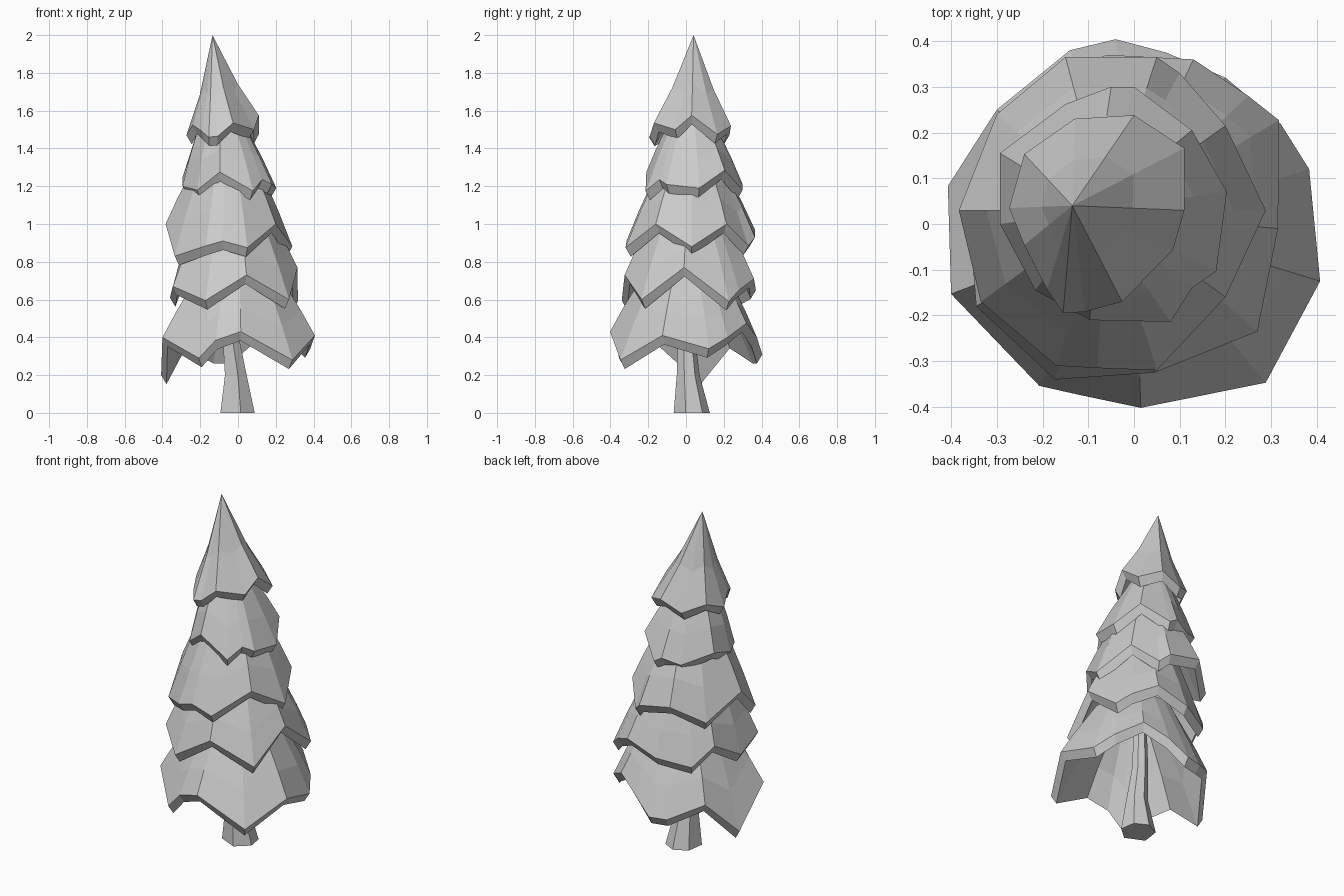
import bpy, bmesh
from mathutils import Vector


def make_object(name, bm):
    bmesh.ops.remove_doubles(bm, verts=bm.verts, dist=0.0005)
    bmesh.ops.recalc_face_normals(bm, faces=bm.faces)
    mesh = bpy.data.meshes.new(name)
    bm.to_mesh(mesh)
    bm.free()
    obj = bpy.data.objects.new(name, mesh)
    bpy.context.collection.objects.link(obj)
    return obj


def loft(name, rings):
    """Skin a stack of equal-length point rings and cap both ends."""
    bm = bmesh.new()
    loops = [[bm.verts.new(p) for p in ring] for ring in rings]
    n = len(loops[0])
    for a, b in zip(loops, loops[1:]):
        for i in range(n):
            j = (i + 1) % n
            bm.faces.new((a[i], a[j], b[j], b[i]))
    bm.faces.new(loops[0])
    bm.faces.new(loops[-1])
    return make_object(name, bm)


def tier(name, neck, radius, bulge, rim, thick=0.048):
    """Jagged hollow skirt running from the neck down to the rim points."""
    neck = Vector(neck)
    rim = [Vector(p) for p in rim]
    out = [Vector((p.x - neck.x, p.y - neck.y, 0)).normalized() for p in rim]
    top = [neck + d * radius for d in out]
    mid = [t.lerp(p, 0.6) + d * bulge for t, p, d in zip(top, rim, out)]
    lip = [p - d * thick * 0.6 - Vector((0, 0, thick)) for p, d in zip(rim, out)]
    inner_mid = [m - d * thick - Vector((0, 0, thick * 0.4)) for m, d in zip(mid, out)]
    drop = Vector((0, 0, 0.22 if radius == 0 else 0.04))
    inner_top = [neck - drop + d * max(radius - thick, 0.02) for d in out]
    return loft(name, [top, mid, rim, lip, inner_mid, inner_top])


# Foliage, from the tip downwards
tier("foliage_tip", (-0.135, 0.04, 2.0), 0, -0.015, [
    (-0.24, 0.153, 1.52), (-0.13, 0.23, 1.47), (0, 0.238, 1.52), (0.11, 0.166, 1.475),
    (0.11, 0.03, 1.575), (0.085, -0.057, 1.50), (-0.026, -0.17, 1.535),
    (-0.107, -0.192, 1.465), (-0.155, -0.195, 1.46), (-0.19, -0.144, 1.49),
    (-0.24, -0.046, 1.525), (-0.273, 0.035, 1.47)])

tier("foliage_upper", (-0.09, 0.03, 1.58), 0.10, 0.005, [
    (-0.293, 0.155, 1.25), (-0.15, 0.262, 1.18), (-0.05, 0.3, 1.21), (0, 0.3, 1.18),
    (0.127, 0.205, 1.285), (0.203, 0.07, 1.19), (0.18, -0.103, 1.21),
    (0.127, -0.14, 1.235), (0.08, -0.214, 1.175), (-0.096, -0.21, 1.275),
    (-0.216, -0.145, 1.18), (-0.293, 0, 1.20)])

tier("foliage_middle", (-0.06, 0.03, 1.33), 0.16, 0.005, [
    (-0.383, 0.03, 1.0), (-0.3, 0.24, 0.87), (-0.15, 0.365, 0.97), (0.05, 0.365, 0.93),
    (0.1, 0.33, 0.885), (0.2, 0.215, 1.0), (0.288, 0.03, 0.88), (0.2, -0.16, 1.0),
    (0.05, -0.32, 0.875), (-0.08, -0.315, 0.91), (-0.17, -0.31, 0.885),
    (-0.335, -0.17, 0.83)])

tier("foliage_lower", (-0.03, 0.02, 1.02), 0.21, 0.005, [
    (-0.36, 0, 0.61), (-0.32, 0.19, 0.72), (-0.24, 0.29, 0.61), (-0.06, 0.37, 0.65),
    (0.13, 0.36, 0.71), (0.25, 0.28, 0.65), (0.317, 0.227, 0.59),
    (0.315, -0.01, 0.77), (0.27, -0.235, 0.60), (0.045, -0.325, 0.73),
    (-0.173, -0.34, 0.595), (-0.345, -0.18, 0.67)])

tier("foliage_base", (0, 0, 0.74), 0.22, 0.005, [
    (-0.407, 0.083, 0.20), (-0.3, 0.25, 0.39), (-0.14, 0.38, 0.31), (-0.04, 0.404, 0.31),
    (0.07, 0.375, 0.40), (0.2, 0.32, 0.475), (0.32, 0.22, 0.40), (0.383, 0.12, 0.34),
    (0.407, -0.125, 0.41), (0.288, -0.347, 0.28), (0.015, -0.402, 0.43),
    (-0.118, -0.374, 0.385), (-0.207, -0.354, 0.29), (-0.4, -0.153, 0.40)])

# Six-sided leaning trunk
hexagon = [(0.9, -0.3), (0.75, 0.6), (0, 1), (-0.8, 0.6), (-0.95, -0.45), (0.15, -0.95)]
sections = [(0, 0.028, 0, 0.098), (-0.01, 0.01, 0.2, 0.062),
            (-0.04, 0.0, 0.42, 0.045), (-0.04, 0.0, 0.75, 0.035)]
loft("trunk", [[(cx + r * x, cy + r * y, z) for x, y in hexagon] for cx, cy, z, r in sections])
